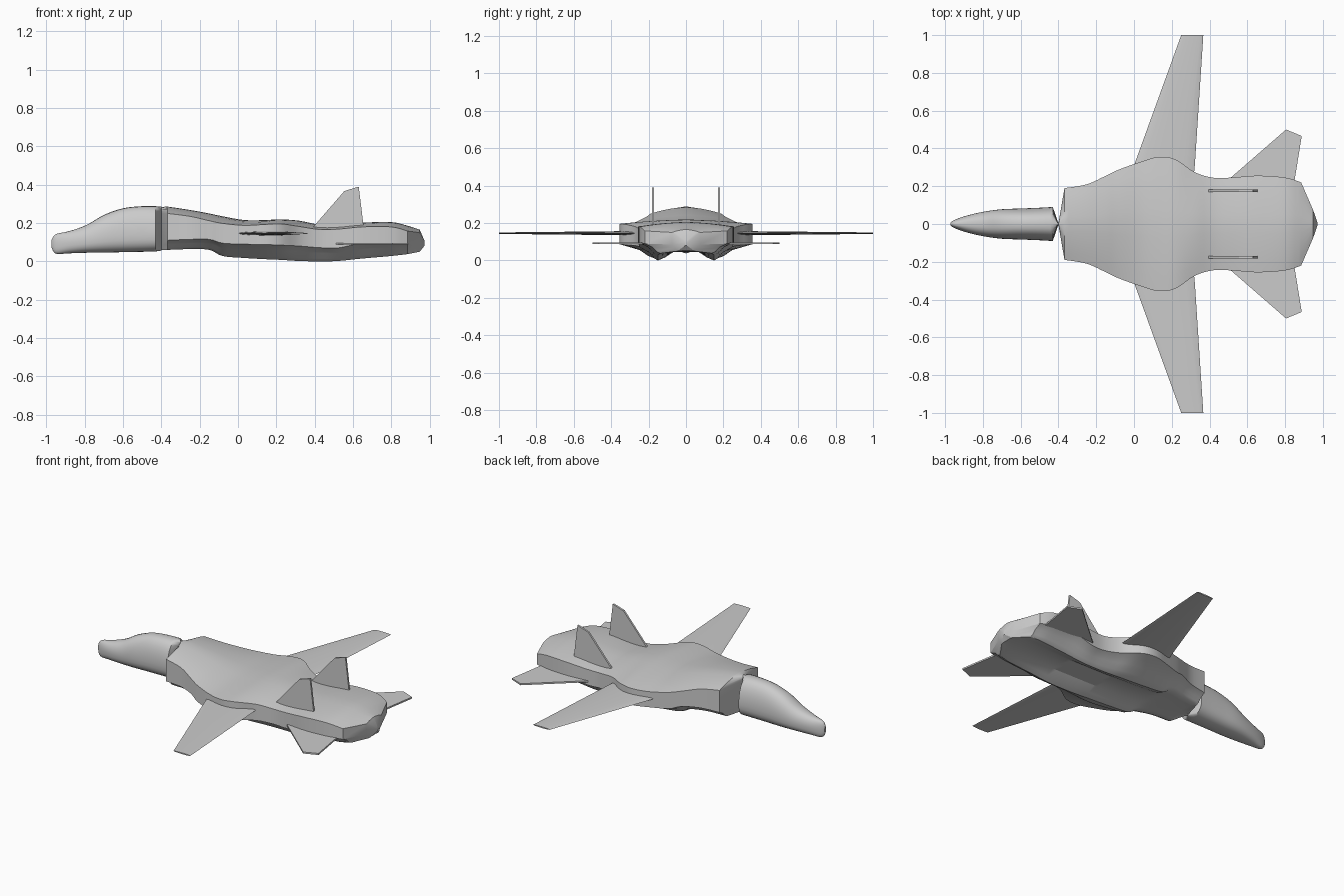
import bpy, bmesh, math
from mathutils import Vector

cube = bpy.data.objects.get("Cube")
if cube:
    bpy.data.objects.remove(cube)

grey = bpy.data.materials.new("airframe grey")
grey.use_nodes = True
grey.diffuse_color = (0.6, 0.6, 0.6, 1)
grey.node_tree.nodes["Principled BSDF"].inputs["Base Color"].default_value = (0.6, 0.6, 0.6, 1)


def finish(name, bm, angle=30):
    bmesh.ops.recalc_face_normals(bm, faces=bm.faces)
    mesh = bpy.data.meshes.new(name)
    bm.to_mesh(mesh)
    bm.free()
    mesh.materials.append(grey)
    obj = bpy.data.objects.new(name, mesh)
    bpy.context.collection.objects.link(obj)
    bpy.ops.object.select_all(action='DESELECT')
    obj.select_set(True)
    bpy.context.view_layer.objects.active = obj
    bpy.ops.object.shade_smooth_by_angle(angle=math.radians(angle))
    return obj


def smooth_stations(keys, steps=4):
    """Catmull-Rom resampling of the station rows."""
    pts = [Vector(k) for k in keys]
    out = []
    for i in range(len(pts) - 1):
        a, b, c, d = pts[max(i - 1, 0)], pts[i], pts[i + 1], pts[min(i + 2, len(pts) - 1)]
        for s in range(steps):
            t = s / steps
            out.append(b + (c - a) * t / 2 + (a * 2 - b * 5 + c * 4 - d) * t * t / 2
                       + (b * 3 - a - c * 3 + d) * t ** 3 / 2)
    return out + [pts[-1]]


def loft(name, rings, angle=30):
    bm = bmesh.new()
    rows = [[bm.verts.new(p) for p in ring] for ring in rings]
    n = len(rows[0])
    for a, b in zip(rows, rows[1:]):
        for i in range(n):
            bm.faces.new((a[i], a[(i + 1) % n], b[(i + 1) % n], b[i]))
    bm.faces.new(rows[0])
    bm.faces.new(rows[-1])
    return finish(name, bm, angle)


def nose_ring(row, n=32):
    x, w, top, bottom, mid = row
    ring = []
    for i in range(n):
        a = math.tau * i / n
        c, s = math.cos(a), math.sin(a)
        z = mid + s * (top - mid) if s > 0 else mid - abs(s) ** 0.75 * (mid - bottom)
        ring.append((x, w * math.copysign(abs(c) ** 0.8, c), z))
    return ring


def body_ring(row):
    x, w, top, edge, sill, belly, groove = row
    half = [(w * k, top + (edge - top) * (0.3 * k + 0.7 * k * k)) for k in (0.2, 0.4, 0.6, 0.8, 1)]
    half += [(w, sill)]
    # Engine bulge, then the channel between the engines
    inner = min(0.15, w * 0.62)
    outer = inner + (w - inner) * 0.48
    half += [(outer, sill + (belly - sill) * 0.4)]
    half += [(inner + (outer - inner) * 0.55, belly + (sill - belly) * 0.2)]
    half += [(inner, belly), (inner * 0.75, belly + (groove - belly) * 0.35), (inner * 0.45, groove)]
    return ([(x, 0, top)] + [(x, y, z) for y, z in half] + [(x, 0, groove)]
            + [(x, -y, z) for y, z in reversed(half)])


# Forward fuselage: x, half width, top, bottom, widest height
nose = smooth_stations([
    (-.972, .006, .115, .07, .09), (-.95, .022, .142, .04, .09), (-.88, .046, .158, .042, .1),
    (-.79, .066, .19, .045, .11), (-.7, .078, .242, .046, .125), (-.6, .082, .277, .048, .135),
    (-.5, .086, .288, .05, .14), (-.43, .09, .288, .052, .14)])
nose.append((-.4, .004, .286, .056, .14))
loft("nose_fuselage", [nose_ring(r) for r in nose], 40)

# Main body: x, half width, top, shoulder, sill, engine belly, centre channel
body = smooth_stations([
    (-.368, .19, .286, .25, .11, .06, .065), (-.25, .21, .268, .235, .115, .064, .066),
    (-.15, .255, .25, .212, .115, .06, .066), (-.08, .288, .235, .198, .095, .028, .06),
    (.03, .327, .216, .188, .09, .018, .052), (.13, .355, .215, .192, .088, .012, .05),
    (.22, .342, .219, .196, .085, .008, .048), (.32, .275, .212, .182, .08, .002, .047),
    (.42, .245, .193, .167, .072, 0, .046), (.52, .246, .193, .168, .07, .002, .045),
    (.65, .256, .202, .18, .095, .015, .046), (.8, .246, .205, .18, .095, .028, .047),
    (.885, .22, .186, .158, .09, .038, .048)])
rear = [(.948, .075, .166, .15, .085, .05, .052), (.972, .006, .11, .1, .09, .08, .08)]
body = [(-.4, .004, .284, .25, .11, .06, .065)] + body + rear
loft("main_body", [body_ring(r) for r in body])


def wing(side):
    """Tapered lens-section wing."""
    rings = []
    for lead, trail, y, thick in ((-.02, .315, .24, .011), (.0, .322, .31, .011), (.25, .367, 1, .004)):
        ring = []
        for i in range(16):
            a = math.tau * i / 16
            u = (1 - math.cos(a)) / 2
            ring.append((lead + (trail - lead) * u, side * y, .146 + thick * math.sin(a)))
        rings.append(ring)
    return loft(("left" if side > 0 else "right") + "_wing", rings, 50)


def plate(name, outline, offset):
    """Thin slab: outline points swept along the offset vector."""
    step = Vector(offset)
    loft(name, [[Vector(p) - step / 2 for p in outline], [Vector(p) + step / 2 for p in outline]])


for side in (1, -1):
    label = "far" if side > 0 else "near"
    wing(side).name = label + "_wing"
    plate(label + "_tailplane", [(x, side * y, .092) for x, y in
          ((.46, .2), (.805, .5), (.888, .466), (.85, .23), (.83, .16))], (0, 0, .01))
    plate(label + "_fin", [(x, side * .176, z) for x, z in
          ((.385, .17), (.41, .2), (.555, .367), (.63, .39), (.657, .17))], (0, .012, 0))
